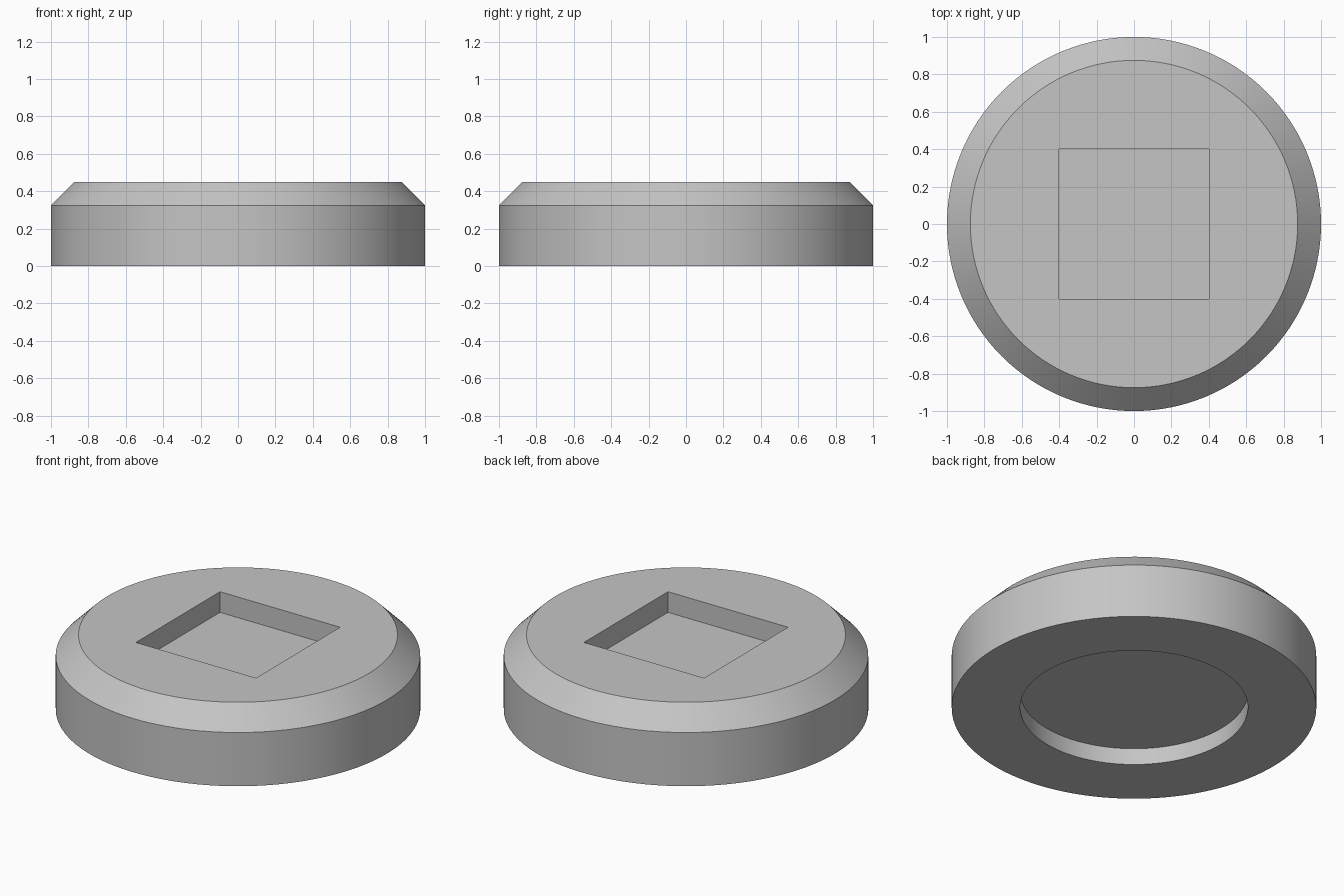
import bpy, bmesh, math

SEGMENTS = 128

cube = bpy.data.objects.get("Cube")
if cube:
    bpy.data.objects.remove(cube, do_unlink=True)

grey = bpy.data.materials.new("plain grey")
grey.use_nodes = True
grey.diffuse_color = (0.56, 0.56, 0.56, 1)
grey.node_tree.nodes["Principled BSDF"].inputs["Base Color"].default_value = grey.diffuse_color


def lathe(name, profile):
    """Turn (radius, z) points about z, with flat caps at both ends."""
    bm = bmesh.new()
    rings = []
    for r, z in profile:
        rings.append([bm.verts.new((r * math.cos(a), r * math.sin(a), z))
                      for a in (math.tau * i / SEGMENTS for i in range(SEGMENTS))])
    for low, high in zip(rings, rings[1:]):
        for i in range(SEGMENTS):
            j = (i + 1) % SEGMENTS
            bm.faces.new((low[i], low[j], high[j], high[i]))
    bm.faces.new(rings[0])
    bm.faces.new(rings[-1])
    bmesh.ops.recalc_face_normals(bm, faces=bm.faces)
    mesh = bpy.data.meshes.new(name)
    bm.to_mesh(mesh)
    bm.free()
    obj = bpy.data.objects.new(name, mesh)
    bpy.context.collection.objects.link(obj)
    mesh.materials.append(grey)
    return obj


# Round body: recess floor, recess wall, underside, side, chamfer, top
body = lathe("round_body", [(0.625, 0.1), (0.625, 0), (1, 0),
                            (1, 0.325), (0.875, 0.45)])

# Square pocket sunk into the top
bpy.ops.mesh.primitive_cube_add(size=1, location=(0, 0, 0.45))
cutter = bpy.context.object
cutter.name = "pocket_cutter"
cutter.scale = (0.804, 0.804, 0.25)
cutter.hide_render = True
cutter.data.materials.append(grey)

cut = body.modifiers.new("pocket", 'BOOLEAN')
cut.operation = 'DIFFERENCE'
cut.solver = 'EXACT'
cut.object = cutter

bpy.ops.object.select_all(action='DESELECT')
body.select_set(True)
bpy.context.view_layer.objects.active = body
bpy.ops.object.modifier_apply(modifier=cut.name)
bpy.data.objects.remove(cutter, do_unlink=True)

# Smooth round walls, crisp rims
bpy.ops.object.shade_smooth_by_angle(angle=math.radians(30))
